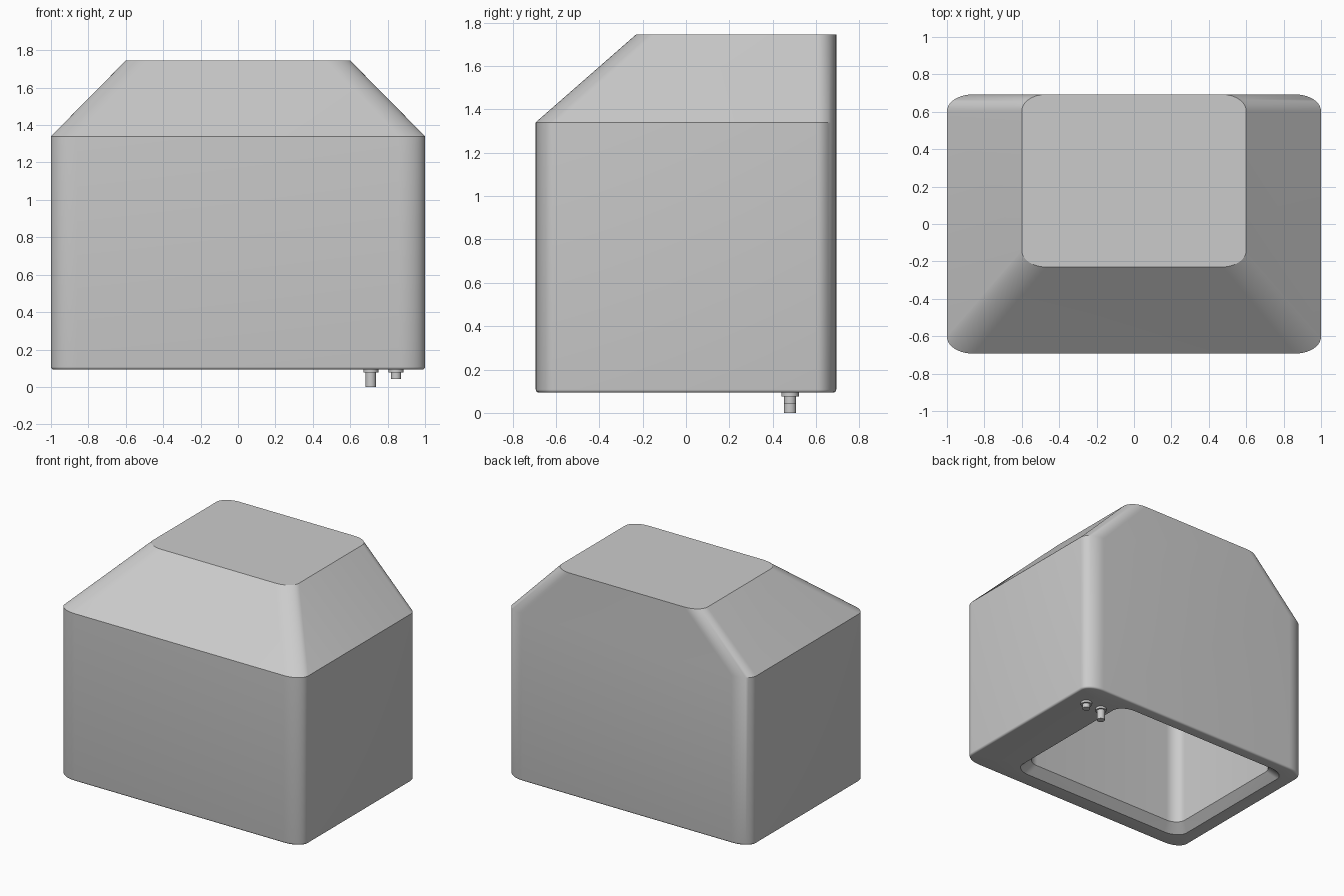
import bpy, bmesh, math

if "Cube" in bpy.data.objects:
    bpy.data.objects.remove(bpy.data.objects["Cube"])

SEG = 10  # segments per rounded corner


def rounded_loop(x0, x1, y0, y1, rx, ry, z):
    """Rounded rectangle with elliptical corners, counter-clockwise."""
    pts = []
    corners = [(x1 - rx, y1 - ry), (x0 + rx, y1 - ry),
               (x0 + rx, y0 + ry), (x1 - rx, y0 + ry)]
    for q, (cx, cy) in enumerate(corners):
        for i in range(SEG + 1):
            a = math.pi / 2 * (q + i / SEG)
            pts.append((cx + rx * math.cos(a), cy + ry * math.sin(a), z))
    return pts


def loft(name, loops):
    """Skin a stack of matching loops and cap both ends."""
    bm = bmesh.new()
    rings = [[bm.verts.new(p) for p in loop] for loop in loops]
    n = len(rings[0])
    for a, b in zip(rings, rings[1:]):
        for i in range(n):
            j = (i + 1) % n
            bm.faces.new((a[i], a[j], b[j], b[i]))
    bm.faces.new(rings[0][::-1])
    bm.faces.new(rings[-1])
    bmesh.ops.recalc_face_normals(bm, faces=bm.faces)
    mesh = bpy.data.meshes.new(name)
    bm.to_mesh(mesh)
    bm.free()
    ob = bpy.data.objects.new(name, mesh)
    bpy.context.collection.objects.link(ob)
    bpy.ops.object.select_all(action='DESELECT')
    ob.select_set(True)
    bpy.context.view_layer.objects.active = ob
    bpy.ops.object.shade_smooth_by_angle(angle=math.radians(28))
    return ob


def circle(x, y, r, z, n=32):
    return [(x + r * math.cos(2 * math.pi * i / n),
             y + r * math.sin(2 * math.pi * i / n), z) for i in range(n)]


# Hood: cavity roof, cavity walls, chamfered opening, then the outer skin
BOTTOM = 0.093
loops = [
    rounded_loop(-0.50, 0.50, -0.16, 0.55, 0.10, 0.08, 1.66),
    rounded_loop(-0.83, 0.57, -0.51, 0.55, 0.10, 0.08, 1.28),
    rounded_loop(-0.83, 0.57, -0.51, 0.55, 0.10, 0.08, BOTTOM + 0.06),
    rounded_loop(-0.89, 0.63, -0.57, 0.61, 0.13, 0.09, BOTTOM),
]
ROUND = 0.015  # small rounding of the lower rim
for k in range(5):
    a = math.pi / 2 * k / 4
    d = ROUND * (1 - math.sin(a))
    loops.append(rounded_loop(-1 + d, 1 - d, -0.693 + d, 0.693 - d,
                              0.14 - d, 0.09 - d,
                              BOTTOM + ROUND * (1 - math.cos(a))))
loops += [
    rounded_loop(-1, 1, -0.693, 0.693, 0.14, 0.09, 1.34),
    rounded_loop(-0.6, 0.6, -0.23, 0.693, 0.13, 0.09, 1.745),
]
loft("hood_shell", loops)

# Pipe fittings under the right-hand plate
for name, x, r, end in (("long_pipe_fitting", 0.71, 0.028, 0.0),
                        ("short_pipe_fitting", 0.845, 0.027, 0.043)):
    y = 0.48
    loft(name, [circle(x, y, 0.04, BOTTOM + 0.01),
                circle(x, y, 0.04, 0.076),
                circle(x, y, r, 0.076),
                circle(x, y, r, end)])
